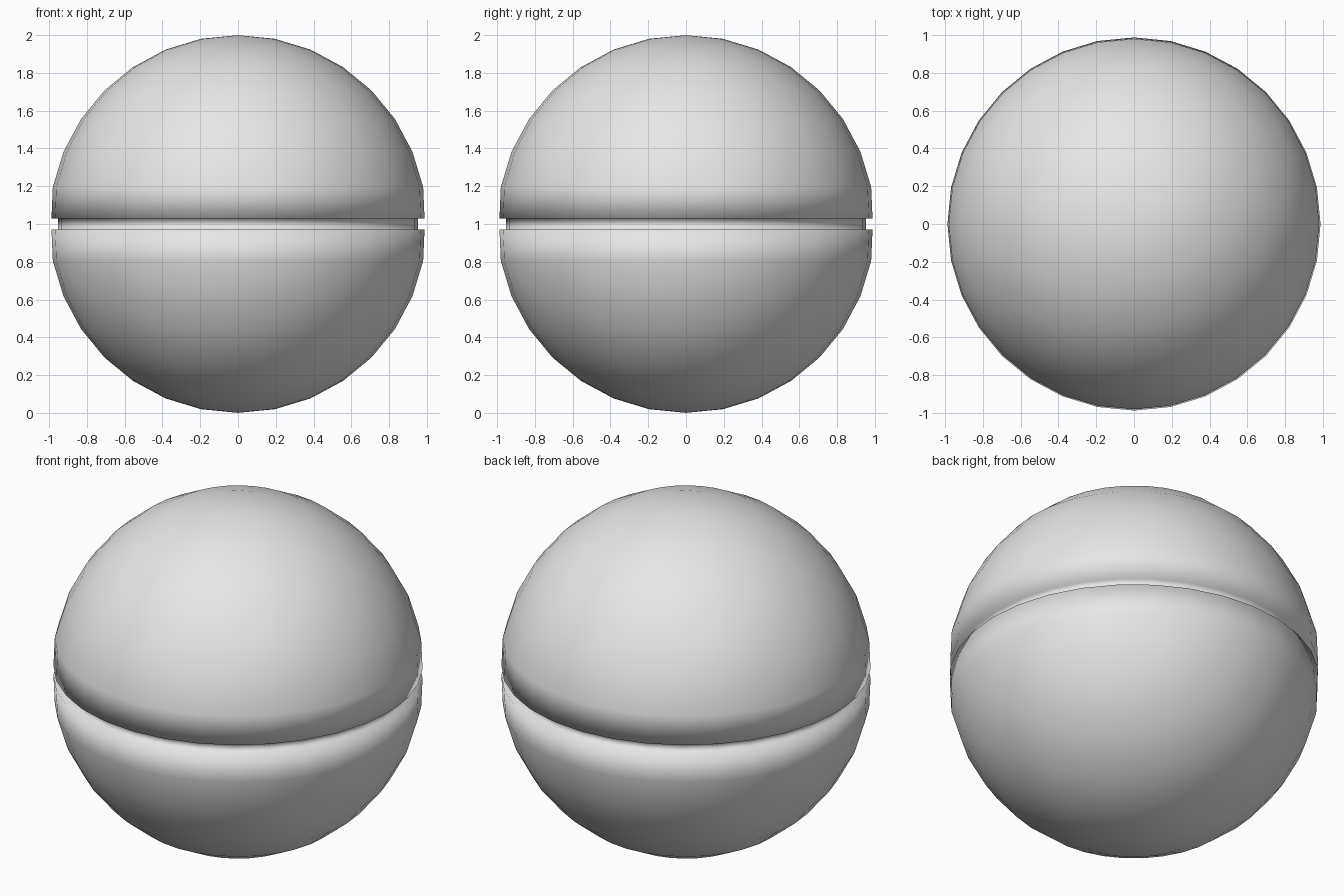
import bpy
import bmesh
from math import sin, cos, pi

cube = bpy.data.objects.get("Cube")
if cube:
    bpy.data.objects.remove(cube, do_unlink=True)

SEGMENTS, RINGS = 32, 16
GAP = 0.028          # half height of the groove
LIP, WALL = 0.988, 0.952   # radii of the groove's lip and inner wall

# Plain grey material
grey = bpy.data.materials.new("light_grey")
grey.use_nodes = True
grey.diffuse_color = (0.8, 0.8, 0.8, 1)
grey.node_tree.nodes["Principled BSDF"].inputs["Base Color"].default_value = (0.8, 0.8, 0.8, 1)

# Half profile from pole to groove, mirrored for the lower half
upper = [(sin(i * pi / RINGS), cos(i * pi / RINGS)) for i in range(1, RINGS // 2)]
upper += [(LIP, GAP), (WALL, GAP)]
profile = upper + [(r, -z) for r, z in reversed(upper)]

# Revolve the profile into one closed ball with a groove round the middle
bm = bmesh.new()
loops = [[bm.verts.new((r * cos(2 * pi * s / SEGMENTS), r * sin(2 * pi * s / SEGMENTS), z + 1))
          for s in range(SEGMENTS)] for r, z in profile]
top, bottom = bm.verts.new((0, 0, 2)), bm.verts.new((0, 0, 0))
for s in range(SEGMENTS):
    t = (s + 1) % SEGMENTS
    bm.faces.new((top, loops[0][s], loops[0][t]))
    bm.faces.new((bottom, loops[-1][t], loops[-1][s]))
    for a, b in zip(loops, loops[1:]):
        bm.faces.new((a[s], b[s], b[t], a[t]))
bmesh.ops.recalc_face_normals(bm, faces=bm.faces)

# Smooth everywhere, so the shading rolls over the groove's lips
for face in bm.faces:
    face.smooth = True

mesh = bpy.data.meshes.new("grooved_ball")
bm.to_mesh(mesh)
bm.free()
mesh.materials.append(grey)
bpy.context.collection.objects.link(bpy.data.objects.new("grooved_ball", mesh))
